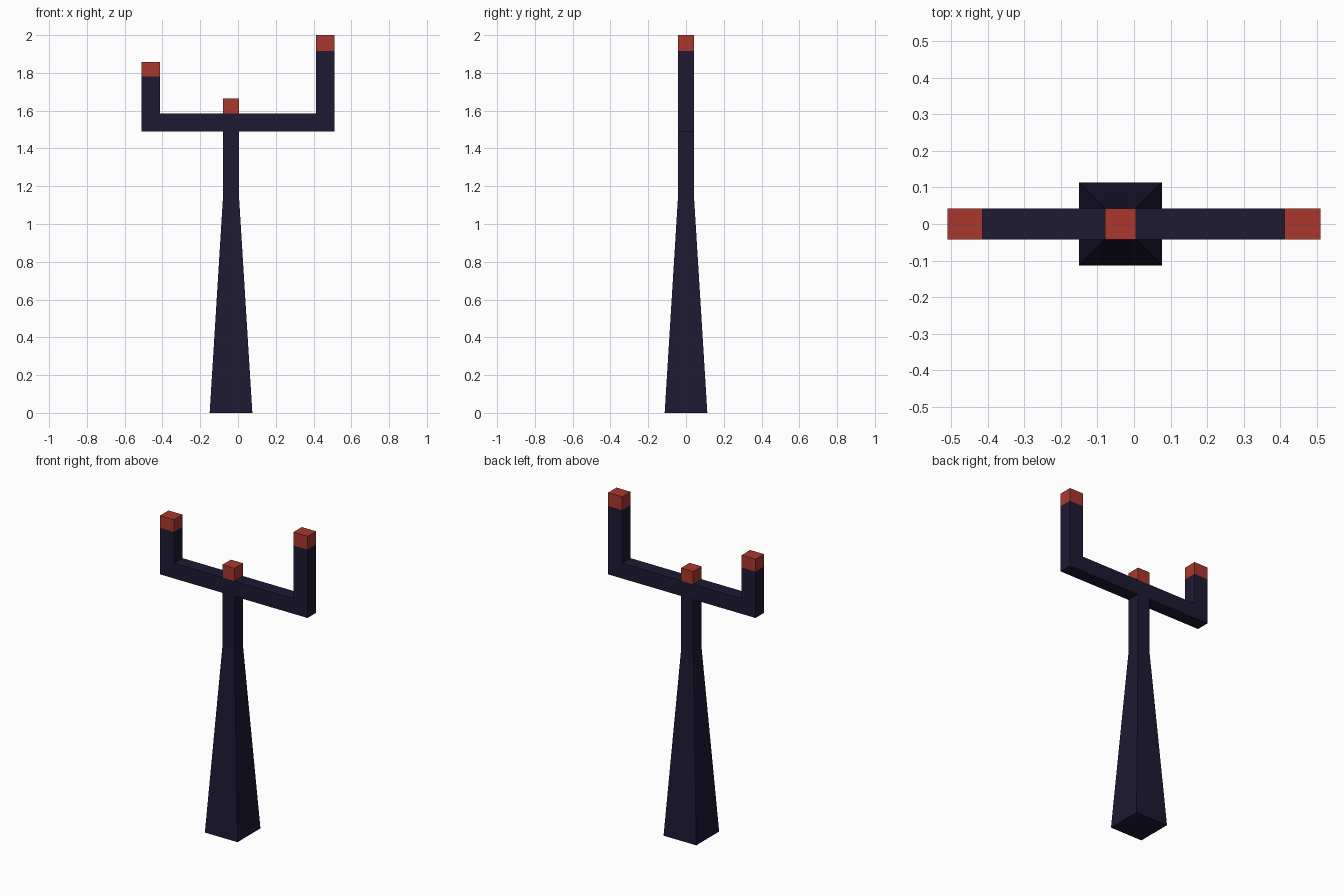
import bpy
import bmesh

if "Cube" in bpy.data.objects:
    bpy.data.objects.remove(bpy.data.objects["Cube"])


def material(name, color):
    mat = bpy.data.materials.new(name)
    mat.diffuse_color = (*color, 1)
    mat.use_nodes = True
    mat.node_tree.nodes["Principled BSDF"].inputs["Base Color"].default_value = mat.diffuse_color
    return mat


NAVY = material("dark_navy", (0.0125, 0.0095, 0.034))
RED = material("red", (0.40, 0.04, 0.027))
DEPTH = 0.042      # half thickness of beam, posts and neck
STEM_X = -0.037    # the stem stands slightly left of centre


def finish(name, bm, mat):
    bmesh.ops.recalc_face_normals(bm, faces=bm.faces)
    mesh = bpy.data.meshes.new(name)
    bm.to_mesh(mesh)
    bm.free()
    mesh.materials.append(mat)
    bpy.context.collection.objects.link(bpy.data.objects.new(name, mesh))


def extruded_profile(name, points, mat):
    """Extrude an x-z outline symmetrically through y."""
    bm = bmesh.new()
    face = bm.faces.new([bm.verts.new((x, -DEPTH, z)) for x, z in points])
    ext = bmesh.ops.extrude_face_region(bm, geom=[face], use_keep_orig=True)
    verts = [g for g in ext["geom"] if isinstance(g, bmesh.types.BMVert)]
    bmesh.ops.translate(bm, verts=verts, vec=(0, 2 * DEPTH, 0))
    finish(name, bm, mat)


def square_loft(name, sections, mat):
    """Join square sections given as (half width, height)."""
    bm = bmesh.new()
    rings = [[bm.verts.new((STEM_X + sx * h, sy * h, z))
              for sx, sy in ((-1, -1), (1, -1), (1, 1), (-1, 1))]
             for h, z in sections]
    for low, high in zip(rings, rings[1:]):
        for i in range(4):
            j = (i + 1) % 4
            bm.faces.new((low[i], low[j], high[j], high[i]))
    bm.faces.new(rings[0][::-1])
    bm.faces.new(rings[-1])
    finish(name, bm, mat)


# Tapered stem with a straight neck
square_loft("stem", [(0.113, 0), (DEPTH, 1.15), (DEPTH, 1.49)], NAVY)

# Cross beam with two uneven upright arms
extruded_profile("forked_beam", [
    (-0.51, 1.49), (0.51, 1.49), (0.51, 1.917), (0.412, 1.917),
    (0.412, 1.585), (-0.414, 1.585), (-0.414, 1.78), (-0.51, 1.78)], NAVY)

# Red end caps on the arms and the stem
for name, x0, x1, z0, z1 in (
        ("left_cap", -0.51, -0.414, 1.78, 1.857),
        ("right_cap", 0.412, 0.51, 1.917, 2.0),
        ("centre_cap", STEM_X - DEPTH, STEM_X + DEPTH, 1.585, 1.665)):
    extruded_profile(name, [(x0, z0), (x1, z0), (x1, z1), (x0, z1)], RED)
